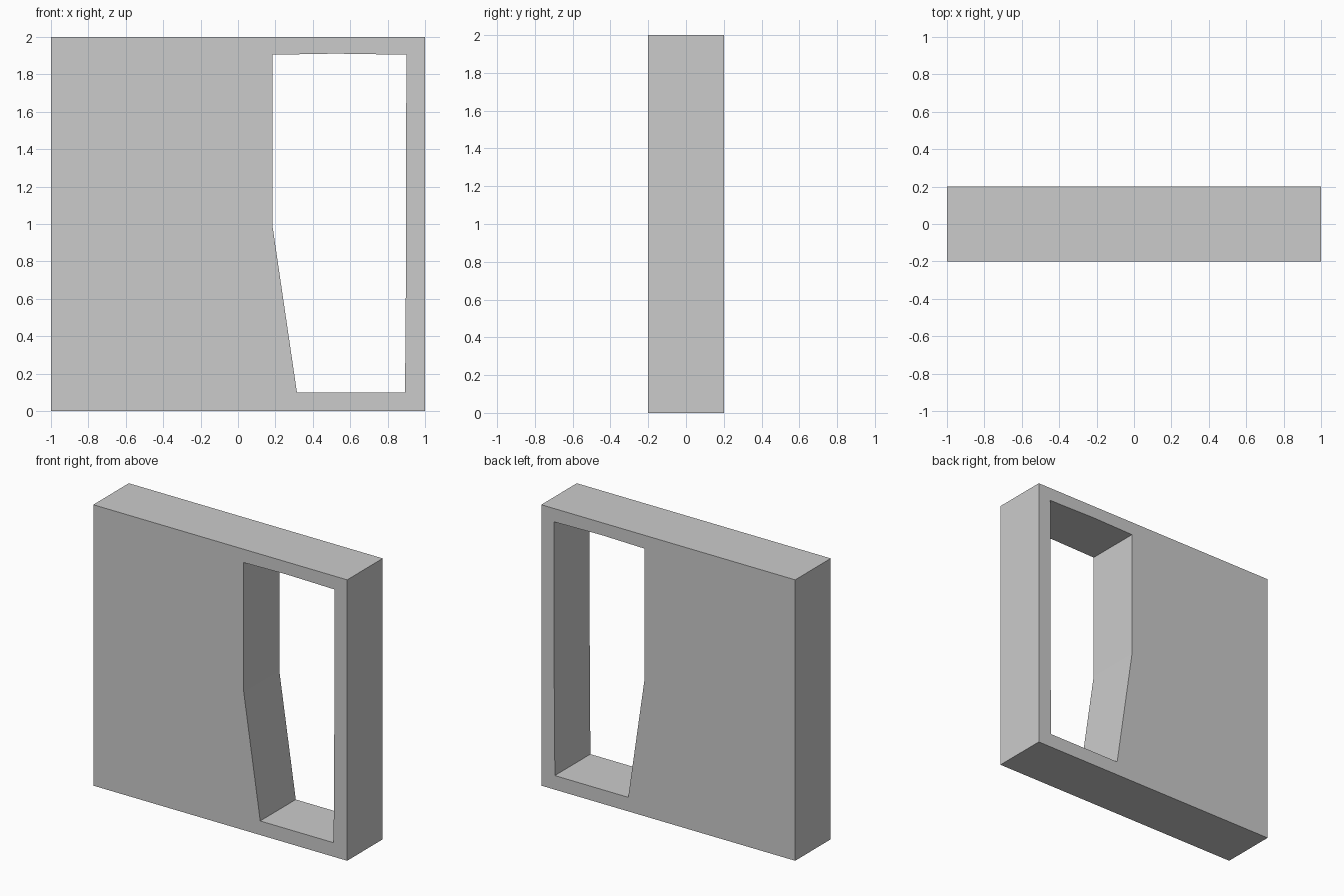
import bpy, bmesh

if "Cube" in bpy.data.objects:
    bpy.data.objects.remove(bpy.data.objects["Cube"])

DEPTH = 0.4

# Wall outline and window opening, as (x, z) profiles
outer = [(-1, 0), (1, 0), (1, 2), (-1, 2)]
opening = [(0.315, 0.1), (0.893, 0.1), (0.898, 0.75), (0.9, 1.905),
           (0.52, 1.911), (0.185, 1.905), (0.185, 0.985)]

bm = bmesh.new()


def add_loop(points):
    verts = [bm.verts.new((x, -DEPTH / 2, z)) for x, z in points]
    return [bm.edges.new((v, verts[(i + 1) % len(verts)]))
            for i, v in enumerate(verts)]


# Front face with its hole
edges = add_loop(outer) + add_loop(opening)
bmesh.ops.triangle_fill(bm, edges=edges, use_beauty=True, normal=(0, -1, 0))

# Thickness, keeping the front face as a cap
ext = bmesh.ops.extrude_face_region(bm, geom=bm.faces[:], use_keep_orig=True)
moved = [g for g in ext["geom"] if isinstance(g, bmesh.types.BMVert)]
bmesh.ops.translate(bm, verts=moved, vec=(0, DEPTH, 0))
bmesh.ops.recalc_face_normals(bm, faces=bm.faces[:])

mesh = bpy.data.meshes.new("wall_with_opening")
bm.to_mesh(mesh)
bm.free()
wall = bpy.data.objects.new("wall_with_opening", mesh)
bpy.context.collection.objects.link(wall)
